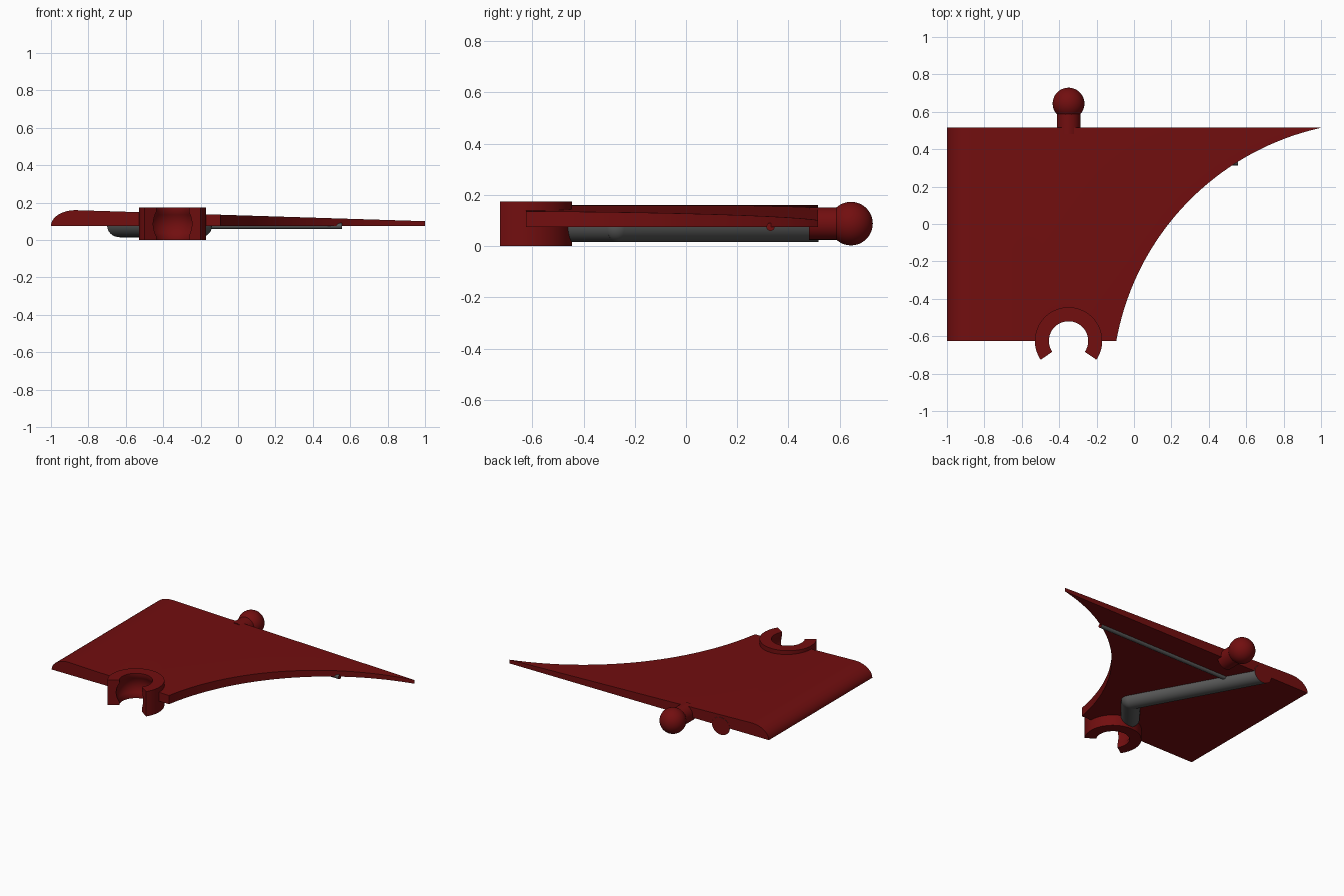
import bpy, bmesh, math
from mathutils import Vector

if "Cube" in bpy.data.objects:
    bpy.data.objects.remove(bpy.data.objects["Cube"])


def material(name, color):
    m = bpy.data.materials.new(name)
    m.diffuse_color = (*color, 1)
    m.use_nodes = True
    m.node_tree.nodes["Principled BSDF"].inputs["Base Color"].default_value = m.diffuse_color
    return m


RED = material("dark red", (0.168, 0.0044, 0.0048))
GREY = material("dark grey", (0.095, 0.096, 0.095))


def finish(bm, name, *mats):
    bmesh.ops.remove_doubles(bm, verts=bm.verts, dist=1e-5)
    bmesh.ops.recalc_face_normals(bm, faces=bm.faces)
    me = bpy.data.meshes.new(name)
    bm.to_mesh(me)
    bm.free()
    ob = bpy.data.objects.new(name, me)
    bpy.context.collection.objects.link(ob)
    for m in mats:
        me.materials.append(m)
    bpy.ops.object.select_all(action='DESELECT')
    ob.select_set(True)
    bpy.context.view_layer.objects.active = ob
    bpy.ops.object.shade_smooth_by_angle(angle=math.radians(35))
    return ob


def arc(cx, cy, r, a0, a1, n):
    return [(cx + r * math.cos(a0 + (a1 - a0) * i / n),
             cy + r * math.sin(a0 + (a1 - a0) * i / n)) for i in range(n + 1)]


def rod(name, a, b, r, mats, segments=32):
    a, b = Vector(a), Vector(b)
    bm = bmesh.new()
    bmesh.ops.create_cone(bm, cap_ends=True, segments=segments, radius1=r,
                          radius2=r, depth=(b - a).length)
    quat = (b - a).to_track_quat('Z', 'Y')
    for v in bm.verts:
        v.co = quat @ v.co + (a + b) / 2
    return bm, (b - a).normalized()


def ball(name, center, r, mat):
    bm = bmesh.new()
    bmesh.ops.create_uvsphere(bm, u_segments=40, v_segments=24, radius=r)
    bmesh.ops.translate(bm, verts=bm.verts, vec=center)
    return finish(bm, name, mat)


BASE, BACK, FRONT = 0.075, 0.515, -0.625
CLIP_X, ROUND_X = -0.35, -0.87


# Wing plate: rounded left edge, gentle slope to the tip, curved right edge
def top_height(x):
    if x < ROUND_X:
        t = (ROUND_X - x) / (1 + ROUND_X)
        return BASE + 0.085 * math.sqrt(max(0, 1 - t * t))
    return 0.16 - 0.059 * (x - ROUND_X) / (1 - ROUND_X)


cx, cy = 1.308, -0.877
a0 = math.atan2(FRONT - cy, -0.095 - cx)
a1 = math.atan2(BACK - cy, 1.0 - cx)
outline = [(-1, BACK), (-1, FRONT)]
outline += arc(CLIP_X, FRONT, 0.15, math.pi, 0, 24)
outline += arc(cx, cy, 1.425, a0 % (2 * math.pi), a1, 40)
outline[-1] = (1.0, BACK)
bm = bmesh.new()
bm.faces.new([bm.verts.new((x, y, BASE)) for x, y in outline])
for i in range(1, 11):
    x = ROUND_X - (1 + ROUND_X) * math.sin(math.pi / 2 * (i - 1) / 10)
    bmesh.ops.bisect_plane(bm, geom=bm.verts[:] + bm.edges[:] + bm.faces[:],
                           plane_co=(x, 0, 0), plane_no=(1, 0, 0))
top = bmesh.ops.extrude_face_region(bm, geom=bm.faces[:], use_keep_orig=True)
for v in top["geom"]:
    if isinstance(v, bmesh.types.BMVert):
        v.co.z = top_height(v.co.x)
finish(bm, "wing_plate", RED)

# Open clip ring with a hollowed socket
profile = [(0.18, 0), (0.18, 0.173), (0.105, 0.173)]
for i in range(9):
    t = -1 + i / 4
    profile.append((0.105 + 0.02 * (1 - t * t), 0.0865 - 0.065 * t))
profile.append((0.105, 0))
bm = bmesh.new()
rings = []
for i in range(49):
    a = math.radians(-34 + 248 * i / 48)
    rings.append([bm.verts.new((CLIP_X + r * math.cos(a), FRONT + r * math.sin(a), z))
                  for r, z in profile])
n = len(profile)
for p, q in zip(rings, rings[1:]):
    for j in range(n):
        k = (j + 1) % n
        bm.faces.new((p[j], p[k], q[k], q[j]))
bm.faces.new(rings[0])
bm.faces.new(rings[-1])
finish(bm, "clip_ring", RED)

# Ball joint and its neck
ball("joint_ball", (CLIP_X, 0.644, 0.0875), 0.085, RED)
bm, _ = rod("joint_neck", (CLIP_X, 0.48, 0.0875), (CLIP_X, 0.62, 0.0875), 0.063, RED)
finish(bm, "joint_neck", RED)

# Main underside rod, trimmed flush at the back edge with a red end face
elbow = (-0.2, -0.27, BASE)
bm, axis = rod("main_rod", elbow, (-0.63, BACK, BASE), 0.06, GREY)
for v in bm.verts:
    if v.co.y > 0.2:
        v.co += axis * ((BACK + 0.002 - v.co.y) / axis.y)
bm.normal_update()
for f in bm.faces:
    f.material_index = 1 if f.normal.y > 0.95 else 0
finish(bm, "main_rod", GREY, RED)
ball("rod_elbow", elbow, 0.06, GREY)
bm, _ = rod("short_rod", elbow, (-0.35, -0.455, BASE), 0.06, GREY)
finish(bm, "short_rod", GREY)

# Thin cross rod with a red end face
bm, _ = rod("cross_rod", (-0.53, 0.33, BASE), (0.555, 0.33, BASE), 0.016, GREY, 16)
bm.normal_update()
for f in bm.faces:
    f.material_index = 1 if f.normal.x > 0.9 else 0
finish(bm, "cross_rod", GREY, RED)
